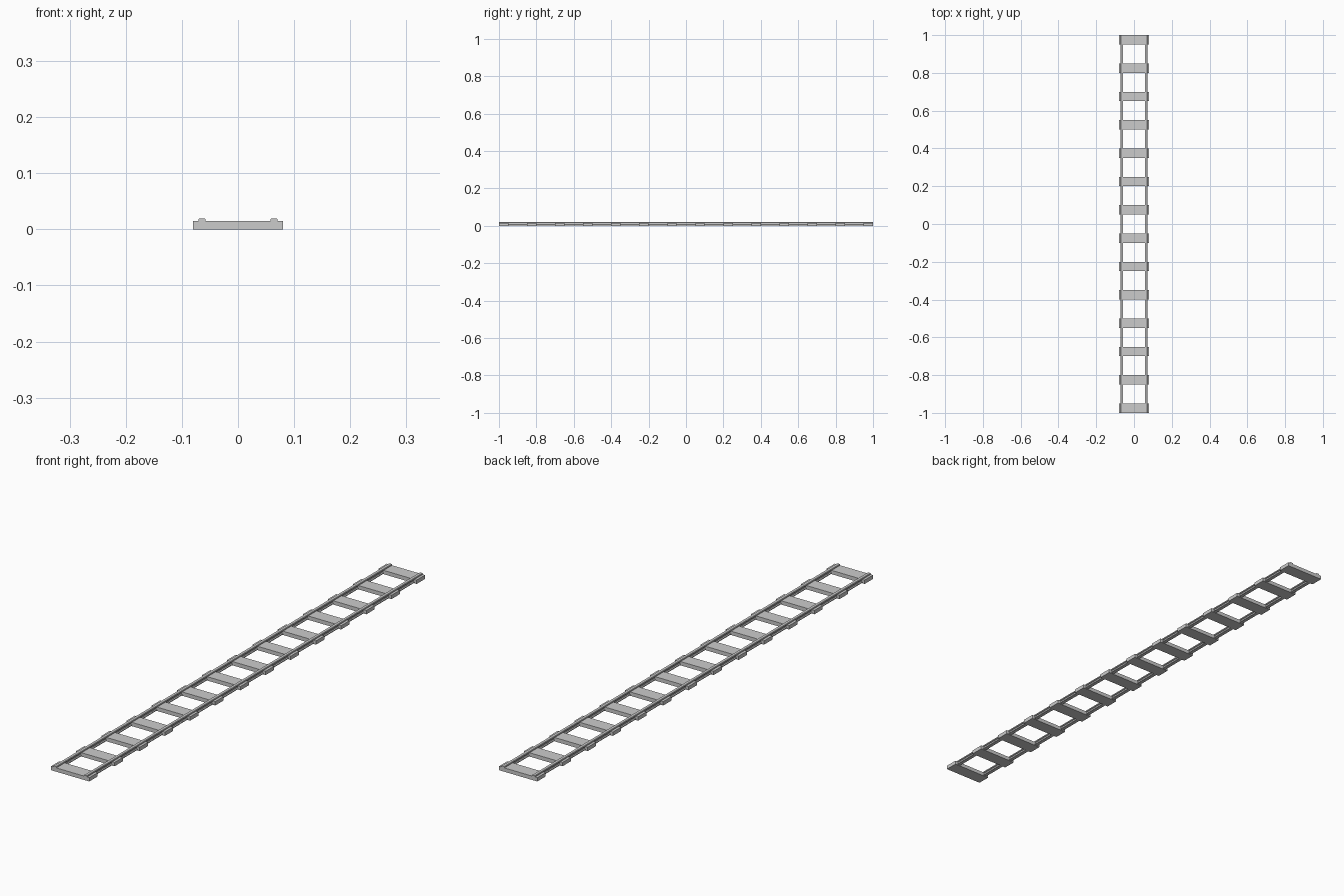
import bpy

if "Cube" in bpy.data.objects:
    bpy.data.objects.remove(bpy.data.objects["Cube"])

TIE_COUNT, TIE_STEP = 14, 0.15
TIE_SIZE = (0.16, 0.05, 0.0145)
RAIL_X = 0.064


def make_mesh(name, verts, faces):
    mesh = bpy.data.meshes.new(name)
    mesh.from_pydata(verts, [], faces)
    obj = bpy.data.objects.new(name, mesh)
    bpy.context.collection.objects.link(obj)
    return obj


def extrude_y(name, profile, y0, y1):
    n = len(profile)
    verts = [(x, y, z) for y in (y0, y1) for x, z in profile]
    faces = [(i, i + n, (i + 1) % n + n, (i + 1) % n) for i in range(n)]
    faces += [tuple(range(n)), tuple(reversed(range(n, 2 * n)))]
    return make_mesh(name, verts, faces)


# Cross ties, evenly spaced along the track
w, d, h = TIE_SIZE
box = [(-w / 2, 0), (w / 2, 0), (w / 2, h), (-w / 2, h)]
for i in range(TIE_COUNT):
    y = (i - (TIE_COUNT - 1) / 2) * TIE_STEP
    extrude_y(f"cross_tie_{i + 1}", box, y - d / 2, y + d / 2)

# Rails: foot, web and a head with chamfered top corners
half = [(0.0065, 0.002), (0.0065, 0.005), (0.003, 0.007), (0.003, 0.012),
        (0.0065, 0.0135), (0.0065, 0.0175), (0.005, 0.019)]
section = half + [(-x, z) for x, z in reversed(half)]
for side, label in ((-1, "left"), (1, "right")):
    extrude_y(f"rail_{label}", [(x + side * RAIL_X, z) for x, z in section], -1, 1)
